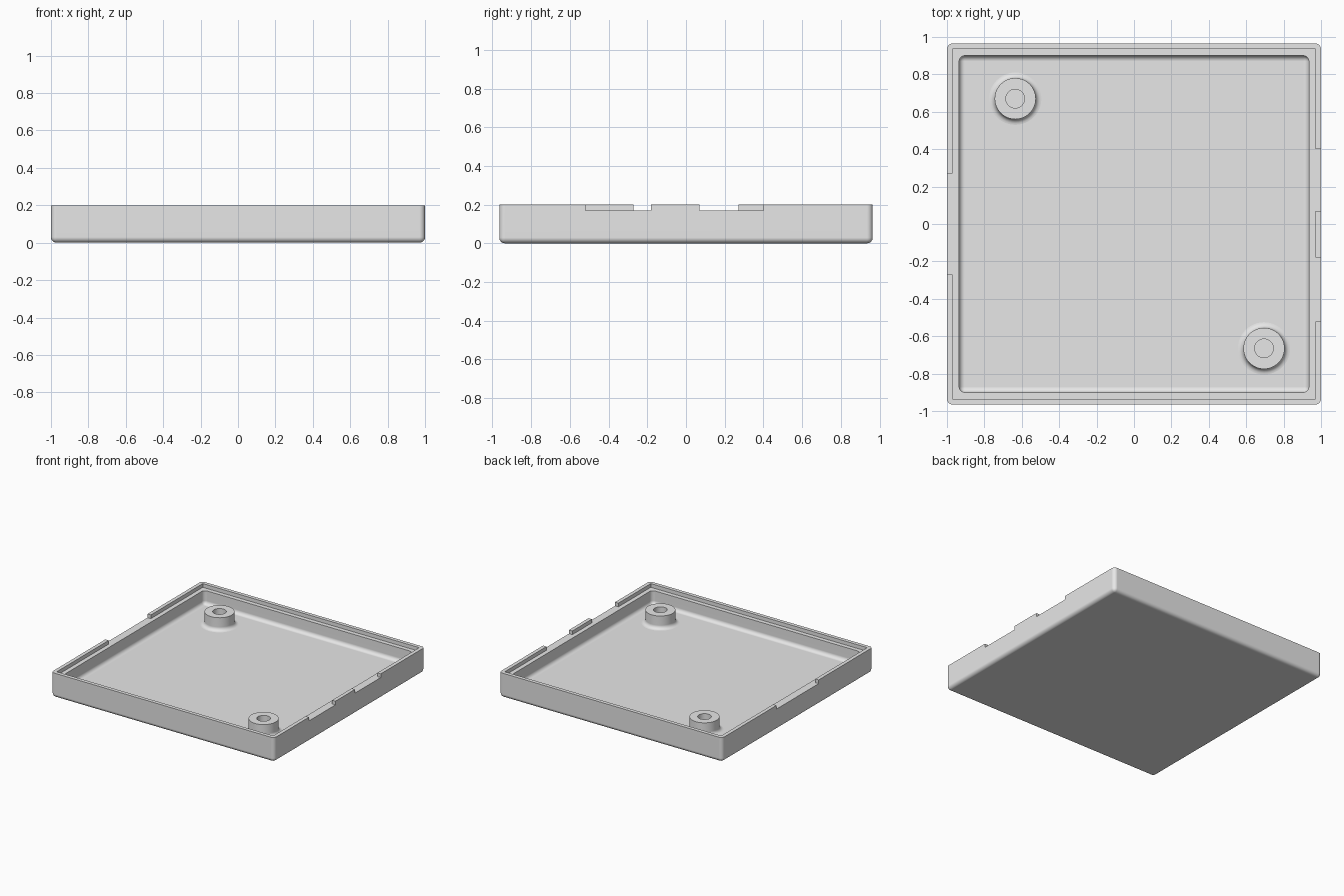
import bpy, bmesh, math
from mathutils import Matrix, Vector

cube = bpy.data.objects.get("Cube")
if cube:
    bpy.data.objects.remove(cube, do_unlink=True)

grey = bpy.data.materials.new("light_grey")
grey.use_nodes = True
grey.diffuse_color = (0.8, 0.8, 0.8, 1)
grey.node_tree.nodes["Principled BSDF"].inputs["Base Color"].default_value = (0.8, 0.8, 0.8, 1)

HALF_X, HALF_Y, HEIGHT = 1.0, 0.965, 0.2
WALL, LIP, FLOOR, LEDGE = 0.065, 0.03, 0.06, 0.17
ROUND = 0.03


def add_object(name, bm):
    bmesh.ops.recalc_face_normals(bm, faces=bm.faces)
    mesh = bpy.data.meshes.new(name)
    bm.to_mesh(mesh)
    bm.free()
    mesh.materials.append(grey)
    obj = bpy.data.objects.new(name, mesh)
    bpy.context.collection.objects.link(obj)
    return obj


def box(name, low, high, radius=0):
    """Box between two corners; a radius rounds every edge except the top rim."""
    low, high = Vector(low), Vector(high)
    bm = bmesh.new()
    bmesh.ops.create_cube(bm, size=1, matrix=Matrix.Translation((low + high) / 2)
                          @ Matrix.Diagonal((*(high - low), 1)))
    if radius:
        top = high.z - 0.001
        edges = [e for e in bm.edges if min(v.co.z for v in e.verts) < top]
        bmesh.ops.bevel(bm, geom=edges, offset=radius, segments=6,
                        profile=0.5, affect='EDGES')
    return add_object(name, bm)


def smooth(obj):
    bpy.ops.object.select_all(action='DESELECT')
    obj.select_set(True)
    bpy.context.view_layer.objects.active = obj
    bpy.ops.object.shade_smooth_by_angle(angle=math.radians(30))
    weighted = obj.modifiers.new("flat_face_normals", 'WEIGHTED_NORMAL')
    weighted.keep_sharp = True


def inset_box(name, inset, bottom, top, radius=0):
    x, y = HALF_X - inset, HALF_Y - inset
    return box(name, (-x, -y, bottom), (x, y, top), radius)


# Tray shell: rounded block, hollowed, with a stepped rim and gaps in the lip
tray = inset_box("tray", 0, 0, HEIGHT, ROUND)
cutters = [inset_box("cavity_cutter", WALL, FLOOR, 0.4, ROUND),
           inset_box("ledge_cutter", LIP, LEDGE, 0.35)]
for side, start, end in ((1, 0.07, 0.4), (1, -0.52, -0.18), (-1, -0.27, 0.27)):
    xs = sorted((side * 0.95, side * 1.1))
    cutters.append(box("lip_gap_cutter", (xs[0], start, LEDGE), (xs[1], end, 0.3)))

for cutter in cutters:
    cut = tray.modifiers.new(cutter.name, 'BOOLEAN')
    cut.operation, cut.solver, cut.object = 'DIFFERENCE', 'EXACT', cutter
bpy.context.view_layer.update()
result = bpy.data.meshes.new_from_object(
    tray.evaluated_get(bpy.context.evaluated_depsgraph_get()))
tray.modifiers.clear()
tray.data = result
for cutter in cutters:
    bpy.data.objects.remove(cutter, do_unlink=True)
smooth(tray)


# Screw bosses: turned profile with a blind hole and a filleted foot
def boss(name, x, y, outer=0.11, hole=0.05, top=0.165, steps=6):
    profile = [(0, FLOOR + 0.002), (hole, FLOOR + 0.002), (hole, top), (outer, top)]
    for i in range(steps + 1):
        a = math.pi / 2 * i / steps
        profile.append((outer + ROUND * (1 - math.cos(a)),
                        FLOOR + ROUND * (1 - math.sin(a))))
    bm = bmesh.new()
    verts = [bm.verts.new((r, 0, z)) for r, z in profile]
    edges = [bm.edges.new(pair) for pair in zip(verts, verts[1:])]
    bmesh.ops.spin(bm, geom=verts + edges, cent=(0, 0, 0), axis=(0, 0, 1),
                   angle=math.tau, steps=48)
    bmesh.ops.remove_doubles(bm, verts=bm.verts, dist=0.0001)
    obj = add_object(name, bm)
    # The hole floor must face up
    if min(obj.data.polygons, key=lambda p: p.center.xy.length).normal.z < 0:
        obj.data.flip_normals()
    obj.location = (x, y, 0)
    smooth(obj)


boss("back_right_boss", -0.635, 0.67)
boss("front_left_boss", 0.695, -0.665)
